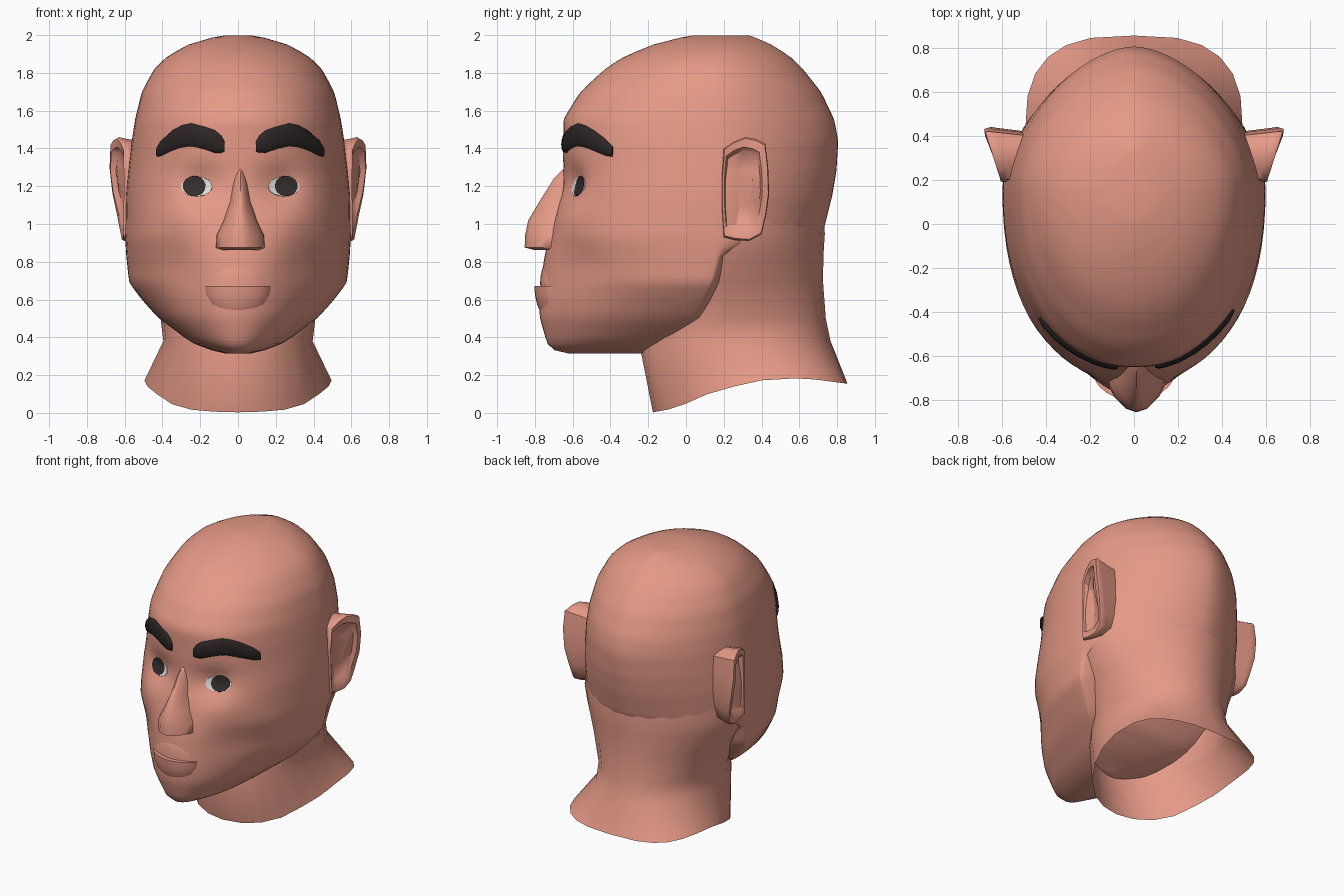
import bpy, bmesh, math
from mathutils import Vector
from mathutils.bvhtree import BVHTree

cube = bpy.data.objects.get("Cube")
if cube:
    bpy.data.objects.remove(cube, do_unlink=True)


def material(name, color):
    m = bpy.data.materials.new(name)
    m.use_nodes = True
    m.diffuse_color = (*color, 1)
    m.node_tree.nodes["Principled BSDF"].inputs["Base Color"].default_value = (*color, 1)
    return m


SKIN = material("skin", (0.78, 0.32, 0.24))
HAIR = material("dark hair", (0.025, 0.019, 0.019))
IRIS = material("dark iris", (0.035, 0.026, 0.026))
WHITE = material("eye white", (0.75, 0.73, 0.72))
OFF = .012      # features sit slightly to the left


def loft(name, rings, mat, start=True, end=True, angle=50):
    """Skin a list of equal-length closed rings, optionally capping the ends."""
    bm = bmesh.new()
    loops = [[bm.verts.new(p) for p in ring] for ring in rings]
    for a, b in zip(loops, loops[1:]):
        for i in range(len(a)):
            j = (i + 1) % len(a)
            bm.faces.new((a[i], a[j], b[j], b[i]))
    if start:
        bm.faces.new(loops[0][::-1])
    if end:
        bm.faces.new(loops[-1])
    bmesh.ops.recalc_face_normals(bm, faces=bm.faces)
    mesh = bpy.data.meshes.new(name)
    bm.to_mesh(mesh)
    bm.free()
    mesh.materials.append(mat)
    ob = bpy.data.objects.new(name, mesh)
    bpy.context.collection.objects.link(ob)
    bpy.ops.object.select_all(action="DESELECT")
    ob.select_set(True)
    bpy.context.view_layer.objects.active = ob
    bpy.ops.object.shade_smooth_by_angle(angle=math.radians(angle))
    return ob


def lerp_rows(rows, z):
    for a, b in zip(rows, rows[1:]):
        if z <= b[0]:
            t = (z - a[0]) / (b[0] - a[0])
            return [p + (q - p) * t for p, q in zip(a, b)]
    return list(rows[-1])


def oval(z, front, back, width, mid, n, p_front, p_back):
    """Horizontal ring with separate front and back superellipse halves."""
    ring = []
    for i in range(n):
        a = math.tau * i / n
        c, s = math.cos(a), math.sin(a)
        e = 2 / (p_back if s > 0 else p_front)
        depth = back - mid if s > 0 else mid - front
        ring.append(Vector((math.copysign(abs(c) ** e, c) * width,
                            mid + math.copysign(abs(s) ** e, s) * depth, z)))
    return ring


def bump(x, z, cx, cz, rx, rz):
    return math.exp(-((abs(x - OFF) - cx) / rx) ** 2 - ((z - cz) / rz) ** 2)


# Head: height, front y, back y, half width, front roundness
HEAD = [(.31, -.60, -.22, .05, 2), (.33, -.705, -.19, .14, 2.1), (.365, -.735, -.10, .235, 2.1),
        (.40, -.745, -.02, .285, 2.05), (.505, -.775, .12, .425, 1.95), (.60, -.78, .17, .51, 1.85),
        (.69, -.77, .21, .577, 1.85), (.83, -.75, .25, .592, 2.05), (.93, -.725, .72, .598, 2.25),
        (1.15, -.665, .775, .594, 2.3), (1.28, -.652, .797, .582, 2.25),
        (1.44, -.65, .807, .563, 2.25), (1.555, -.65, .785, .545, 2.2),
        (1.70, -.56, .715, .51, 2.1), (1.82, -.43, .62, .445, 2), (1.88, -.34, .56, .385, 2),
        (1.95, -.18, .455, .27, 2), (1.99, -.02, .36, .13, 2), (2.0, .05, .33, .06, 2)]
levels = []
for a, b in zip(HEAD, HEAD[1:]):
    steps = max(1, round((b[0] - a[0]) / .035))
    levels += [a[0] + (b[0] - a[0]) * k / steps for k in range(steps)]
levels.append(2.0)
rings = []
for z in levels:
    _, front, back, width, p_front = lerp_rows(HEAD, z)
    ring = oval(z, front, back, width, min(.16, back - .08), 72, p_front, 1.72 if z > .9 else 2)
    for p in ring:
        if p.y < -.25:
            p.y += .06 * bump(p.x, z, .21, 1.21, .11, .09)     # eye sockets
            p.y += .035 * bump(p.x, z, .34, .78, .13, .16)     # hollow cheeks
            p.y -= .015 * bump(p.x, z, .30, 1.03, .12, .07)    # cheekbones
    rings.append(ring)
head = loft("head", rings, SKIN)
smooth = head.modifiers.new("soften", "SMOOTH")
smooth.factor, smooth.iterations = .5, 2
bpy.ops.object.modifier_apply(modifier=smooth.name)
tree = BVHTree.FromPolygons([v.co for v in head.data.vertices],
                            [p.vertices[:] for p in head.data.polygons])


def on_face(x, z):
    hit, normal, _, _ = tree.ray_cast(Vector((x, -2, z)), Vector((0, 1, 0)))
    return hit, normal


# Neck: open tube with a sloping lower edge
EDGE = [(-.175, .003), (-.055, .025), (.115, .10), (.36, .17), (.62, .185), (.85, .155)]
base = oval(0, -.175, .855, .495, .40, 24, 2, 2.9)
for p in base:
    p.z = lerp_rows(EDGE, p.y)[1]
neck_rings = [base]
for z, front, back, width, p_back in [(.38, -.25, .765, .395, 2.2), (.50, -.2, .74, .41, 2),
                                      (.70, -.1, .725, .49, 1.9), (.84, -.05, .728, .565, 1.76),
                                      (.95, 0, .735, .592, 1.72), (1.10, .05, .72, .575, 1.72)]:
    neck_rings.append(oval(z, front, back, width, .2, 24, 2, p_back))
loft("neck", neck_rings, SKIN, start=False)

# Nose: height, ridge y, half width
nose_rings = []
for z, ridge, w in [(1.30, -.64, .03), (1.24, -.70, .042), (1.12, -.775, .055),
                    (1.02, -.835, .085), (.94, -.852, .122), (.875, -.854, .127),
                    (.862, -.80, .115)]:
    half = [(w * 1.15, -.58), (w, ridge + .12), (w * .8, ridge + .07), (w * .38, ridge + .016)]
    ring = half + [(0, ridge)] + [(-x, y) for x, y in reversed(half)]
    nose_rings.append([(x + OFF, y, z) for x, y in ring])
loft("nose", nose_rings, SKIN, angle=68)


# Lips: half ellipsoids meeting at a flat mouth line
def lip(name, y, depth, z, height, width):
    rings = []
    for k in range(7):
        a = k / 6 * math.radians(86)
        s = math.cos(a)
        rings.append(oval(z + height * math.sin(a), y - depth * s, y + .08 * s,
                          width * s, y, 24, 1.8, 2))
    loft(name, rings, SKIN)


lip("lower_lip", -.69, .113, .672, -.20, .18)
lip("upper_lip", -.69, .083, .68, .16, .17)


# Eyes: thin patches following the sockets
def patch(name, x, z, rx, rz, lift, mat):
    rings = []
    for scale, height in [(1, -.004), (1, lift), (.7, lift + .002), (.35, lift + .003), (.05, lift + .003)]:
        ring = []
        for i in range(20):
            a = math.tau * i / 20
            hit, n = on_face(x + rx * scale * math.cos(a), z + rz * scale * math.sin(a))
            ring.append(hit + n * height)
        rings.append(ring)
    loft(name, rings, mat)


EAR = [(.20, .93), (.26, .915), (.335, .91), (.40, .945), (.425, 1.05), (.44, 1.16),
       (.435, 1.30), (.42, 1.425), (.37, 1.45), (.315, 1.46), (.25, 1.435),
       (.20, 1.40), (.19, 1.25), (.19, 1.08)]
BROW = [(.083, 1.41, .026), (.10, 1.422, .045), (.135, 1.437, .06), (.19, 1.455, .06),
        (.26, 1.471, .062), (.31, 1.462, .06), (.36, 1.44, .055), (.41, 1.405, .045),
        (.437, 1.382, .028)]

for side, s in (("left", 1), ("right", -1)):
    patch(side + "_eye_white", s * .23 + OFF, 1.198, .082, .052, .003, WHITE)
    patch(side + "_iris", s * .242 + OFF, 1.201, .061, .054, .006, IRIS)

    # Eyebrow: tapered tube hugging the forehead
    rings = []
    for x, z, r in BROW:
        hit, n = on_face(s * x + OFF, z)
        rings.append([hit + n * (.018 * math.cos(a)) * min(1, r / .045)
                      + Vector((0, 0, r * math.sin(a)))
                      for a in (math.tau * i / 12 for i in range(12))])
    loft(side + "_eyebrow", rings, HAIR)

    # Ear: flared shell with a rolled rim and a dished middle
    rings = []
    for scale, push, shift in [(.88, None, -.01), (.97, -.04, 0), (1, -.01, 0), (.97, .004, 0),
                               (.80, 0, -.01), (.72, -.03, -.01), (.4, -.035, -.01)]:
        ring = []
        for y, z in EAR:
            flare = .603 + (y - .2) * .31 * min(1, max(.2, (z - .85) / .4))
            x = .45 if push is None else flare + push
            ring.append((s * x, .31 + (y - .31) * scale + shift,
                         1.2 + (z - 1.2) * scale))
        rings.append(ring)
    loft(side + "_ear", rings, SKIN)
